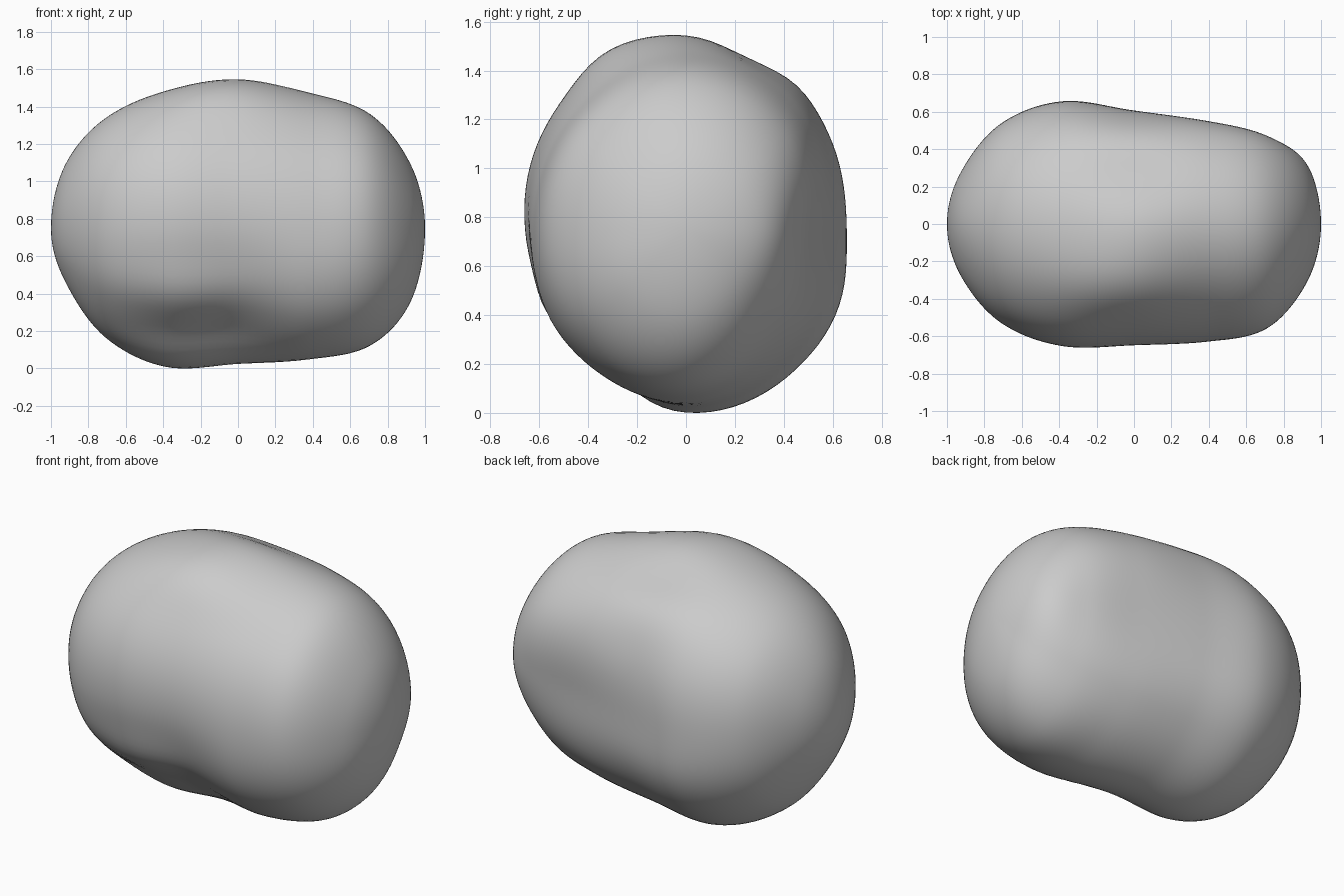
import bpy, bmesh, math

if "Cube" in bpy.data.objects:
    bpy.data.objects.remove(bpy.data.objects["Cube"])

# Radii of cross-sections along x, every 45 degrees from +y through +z,
# measured around the long axis
SECTIONS = [
    (.28, .31, .34, .31, .28, .275, .285, .28),
    (.54, .58, .59, .575, .53, .53, .585, .57),
    (.655, .71, .735, .71, .65, .625, .74, .715),
    (.605, .705, .795, .715, .645, .62, .725, .675),
    (.54, .67, .725, .665, .63, .675, .70, .615),
    (.465, .565, .61, .58, .56, .60, .625, .505),
    (.32, .335, .34, .31, .31, .36, .39, .32),
]
# Local ridges and dents: x, angle, height, x width, angle width
BUMPS = [
    (-.10, 115, .035, .35, 16),   # crest toward the front
    (.05, 70, -.03, .30, 14),     # step behind the crest
    (-.05, 52, .02, .35, 12),     # shoulder behind the step
    (-.30, 212, .04, .40, 15),    # full lower front
    (-.25, 243, -.03, .38, 12),   # hollow beneath it
    (-.25, 336, .012, .40, 15),   # full lower back
]
AXIS_Z = .75
RINGS, SEGS = 80, 96


def catmull(a, b, c, d, t):
    return .5 * (2 * b + (c - a) * t + (2 * a - 5 * b + 4 * c - d) * t * t
                 + (3 * b - a - 3 * c + d) * t ** 3)


def around(row, f):
    i = int(f)
    return catmull(*(row[(i + k) % 8] for k in (-1, 0, 1, 2)), f - i)


# Sections continue through the two poles so that the ends are round
zero = (0,) * 8
rows = [tuple(-r for r in SECTIONS[0]), zero, *SECTIONS, zero,
        tuple(-r for r in SECTIONS[-1])]


def radius(u, f):
    i = min(int(u), 7)
    r = catmull(*(around(rows[i + k], f) for k in range(4)), u - i)
    x = -math.cos(math.pi * u / 8)
    for bx, ba, h, wx, wa in BUMPS:
        da = (f * 45 - ba + 180) % 360 - 180
        r += h * (1 - x * x) * math.exp(-((x - bx) / wx) ** 2 - (da / wa) ** 2)
    return r


# Smooth lumpy body
bm = bmesh.new()
rings = []
for i in range(1, RINGS):
    x = -math.cos(math.pi * i / RINGS)
    ring = []
    for j in range(SEGS):
        a = 2 * math.pi * j / SEGS
        r = radius(8 * i / RINGS, 8 * j / SEGS)
        z = AXIS_Z + r * math.sin(a)
        ring.append(bm.verts.new((x, r * math.cos(a), z)))
    rings.append(ring)
poles = [bm.verts.new((s, 0, AXIS_Z)) for s in (-1, 1)]
for j in range(SEGS):
    k = (j + 1) % SEGS
    for p, q in zip(rings, rings[1:]):
        bm.faces.new((p[j], p[k], q[k], q[j]))
    bm.faces.new((poles[0], rings[0][k], rings[0][j]))
    bm.faces.new((poles[1], rings[-1][j], rings[-1][k]))
bmesh.ops.recalc_face_normals(bm, faces=bm.faces)

# Rest on the ground
low = min(v.co.z for v in bm.verts)
bmesh.ops.translate(bm, verts=bm.verts, vec=(0, 0, -low))
for f in bm.faces:
    f.smooth = True
mesh = bpy.data.meshes.new("rounded_body")
bm.to_mesh(mesh)
bm.free()
bpy.context.collection.objects.link(bpy.data.objects.new("rounded_body", mesh))
